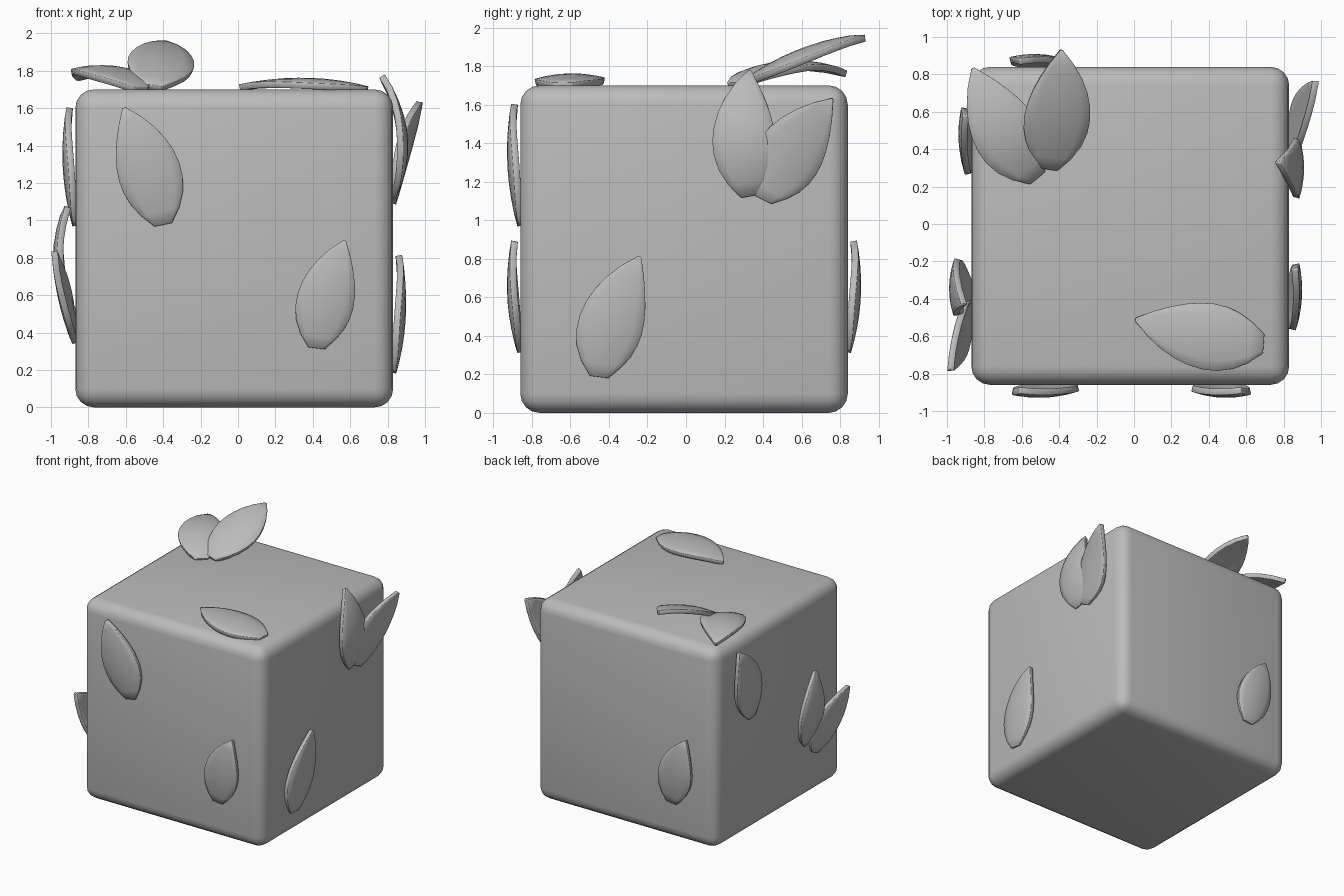
import bpy, bmesh, math
from mathutils import Vector, Matrix

old = bpy.data.objects.get("Cube")
if old:
    bpy.data.objects.remove(old)

mat = bpy.data.materials.new("plain_grey")
mat.use_nodes = True
GREY = (0.5, 0.5, 0.5, 1)
mat.diffuse_color = GREY
mat.node_tree.nodes["Principled BSDF"].inputs["Base Color"].default_value = GREY

CENTRE = Vector((-0.02, -0.01, 0))
SIZE = 1.7
HALF = SIZE / 2


def finish(name, bm, modifiers):
    mesh = bpy.data.meshes.new(name)
    bm.to_mesh(mesh)
    bm.free()
    mesh.materials.append(mat)
    obj = bpy.data.objects.new(name, mesh)
    bpy.context.collection.objects.link(obj)
    for kind, settings in modifiers:
        mod = obj.modifiers.new(kind.title(), kind)
        for key, value in settings.items():
            setattr(mod, key, value)
    bpy.ops.object.select_all(action='DESELECT')
    obj.select_set(True)
    bpy.context.view_layer.objects.active = obj
    for mod in list(obj.modifiers):
        bpy.ops.object.modifier_apply(modifier=mod.name)
    bpy.ops.object.shade_smooth_by_angle(angle=math.radians(50))
    return obj


# Half width along the leaf, from blunt base to pointed tip
OUTLINE = (0.28, 0.62, 0.85, 0.97, 1.0, 0.95, 0.83, 0.64, 0.38, 0.04)
ACROSS = 6


def leaf(name, base, mid, tip, half_width, normal, cup=0.025):
    base, mid, tip, normal = map(Vector, (base, mid, tip, normal))
    handle = mid * 2 - (base + tip) / 2
    bm = bmesh.new()
    rows = []
    for i, w in enumerate(OUTLINE):
        t = i / (len(OUTLINE) - 1)
        point = base * (1 - t) ** 2 + handle * 2 * t * (1 - t) + tip * t * t
        tangent = (handle - base) * (1 - t) + (tip - handle) * t
        side = tangent.cross(normal).normalized()
        out = side.cross(tangent).normalized()
        row = []
        for j in range(ACROSS + 1):
            s = 2 * j / ACROSS - 1
            row.append(bm.verts.new(point + side * s * w * half_width
                                    - out * cup * (s * w) ** 2))
        rows.append(row)
    for a, b in zip(rows, rows[1:]):
        for j in range(ACROSS):
            bm.faces.new((a[j], a[j + 1], b[j + 1], b[j]))
    bmesh.ops.recalc_face_normals(bm, faces=bm.faces)
    finish(name, bm, [('SOLIDIFY', {'thickness': 0.035, 'offset': 0}),
                      ('BEVEL', {'width': 0.008, 'segments': 1})])


def side_leaf(name, turns, base, mid, tip, half_width, normal=(0, -1, 0)):
    # Points are (across, distance out, height) on the front, then turned
    spin = Matrix.Rotation(turns * math.pi / 2, 3, 'Z')
    pts = [CENTRE + spin @ Vector((u, -HALF - d, v)) for u, d, v in (base, mid, tip)]
    leaf(name, *pts, half_width, spin @ Vector(normal))


# Rounded block
bm = bmesh.new()
bmesh.ops.create_cube(bm, size=SIZE)
bmesh.ops.translate(bm, verts=bm.verts, vec=CENTRE + Vector((0, 0, HALF)))
finish("rounded_block", bm, [('BEVEL', {'width': 0.1, 'segments': 4})])

# Single leaves lying on the sides
for name, turns in (("front_upper_leaf", 0), ("right_upper_leaf", 3)):
    side_leaf(name, turns, (-0.38, 0, 0.98), (-0.465, 0.05, 1.29), (-0.59, 0.03, 1.6), 0.165)
for name, turns in (("front_lower_leaf", 0), ("back_lower_leaf", 2)):
    side_leaf(name, turns, (0.44, 0, 0.32), (0.495, 0.05, 0.6), (0.59, 0.03, 0.89), 0.15)
side_leaf("left_lower_leaf", 1, (-0.44, 0, 0.19), (-0.37, 0.05, 0.49), (-0.23, 0.03, 0.81), 0.165)

# Leaf pairs on the two flanks
side_leaf("left_pair_inner_leaf", 1, (0.34, 0, 1.13), (0.31, 0.06, 1.45), (0.34, -0.06, 1.77), 0.16)
side_leaf("left_pair_outer_leaf", 1, (0.41, 0, 1.11), (0.56, 0.07, 1.36), (0.77, 0.14, 1.63), 0.17)
side_leaf("right_pair_inner_leaf", 3, (0.36, 0, 0.47), (0.33, 0.1, 0.77), (0.42, 0.04, 1.07), 0.15)
side_leaf("right_pair_outer_leaf", 3, (0.46, 0, 0.36), (0.58, 0.07, 0.58), (0.77, 0.11, 0.83), 0.155)

# Leaves on top
leaf("top_front_leaf", (0.69, -0.64, 1.7), (0.36, -0.595, 1.745), (0.01, -0.51, 1.71), 0.175, (0, 0, 1))
leaf("top_pair_low_leaf", (-0.52, 0.25, 1.7), (-0.7, 0.51, 1.81), (-0.86, 0.83, 1.76), 0.175, (0, 0, 1))
leaf("top_pair_high_leaf", (-0.46, 0.3, 1.71), (-0.405, 0.6, 1.87), (-0.39, 0.93, 1.945), 0.175, (0.15, 0, 1))
